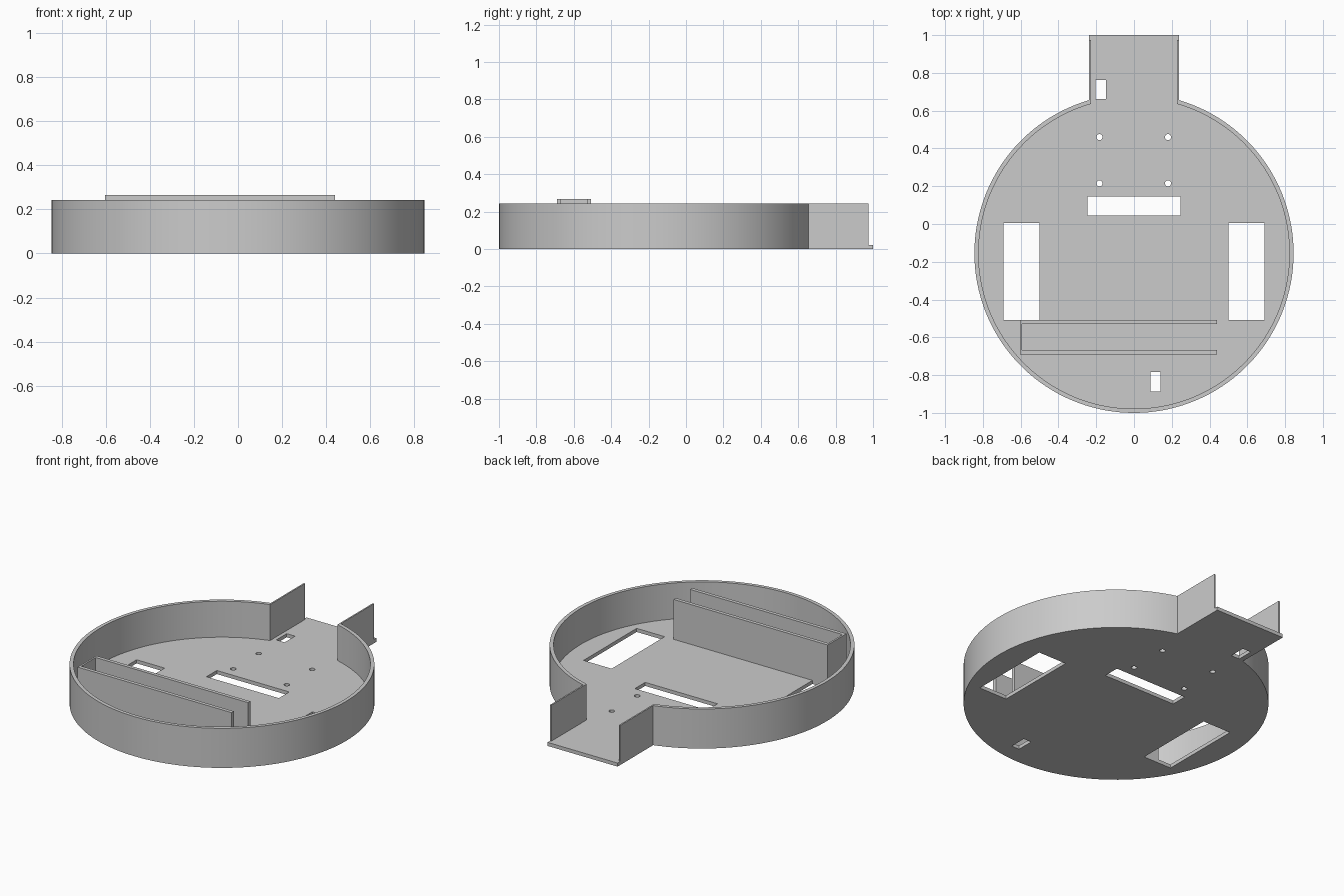
import bpy
from math import acos, asin, cos, sin, pi, tau

cube = bpy.data.objects.get("Cube")
if cube:
    bpy.data.objects.remove(cube, do_unlink=True)

CY = -0.155                 # centre of the round body
R_OUT, R_IN = 0.845, 0.823  # rim radii
NECK_OUT, NECK_IN = 0.237, 0.228
FLOOR, RIM, TRAY = 0.022, 0.242, 0.266

grey = bpy.data.materials.new("light_grey")
grey.use_nodes = True
grey.diffuse_color = (0.6, 0.6, 0.6, 1)
grey.node_tree.nodes["Principled BSDF"].inputs["Base Color"].default_value = (0.6, 0.6, 0.6, 1)


def rect(x0, x1, y0, y1):
    return [(x0, y0), (x1, y0), (x1, y1), (x0, y1)]


def circle(x, y, r, n=24):
    return [(x + r * cos(tau * i / n), y + r * sin(tau * i / n)) for i in range(n)]


def body_arc(r, half_gap, n=128):
    """Arc round the front, from the left side of the neck to the right side."""
    a = acos(half_gap / r)
    sweep = pi + 2 * a
    return [(r * cos(a - sweep * i / n), CY + r * sin(a - sweep * i / n)) for i in range(n + 1)]


def slab(name, loops, z0, z1):
    """Fill the first outline, leave the others as holes, and give it height."""
    curve = bpy.data.curves.new(name, 'CURVE')
    curve.dimensions = '2D'
    curve.fill_mode = 'BOTH'
    curve.extrude = (z1 - z0) / 2
    for loop in loops:
        spline = curve.splines.new('POLY')
        spline.points.add(len(loop) - 1)
        for point, (x, y) in zip(spline.points, loop):
            point.co = (x, y, 0, 1)
        spline.use_cyclic_u = True
    obj = bpy.data.objects.new(name, curve)
    bpy.context.collection.objects.link(obj)
    obj.location.z = (z0 + z1) / 2
    bpy.ops.object.select_all(action='DESELECT')
    obj.select_set(True)
    bpy.context.view_layer.objects.active = obj
    bpy.ops.object.convert(target='MESH')
    obj = bpy.context.object
    # Weld the caps to the sides
    bpy.ops.object.mode_set(mode='EDIT')
    bpy.ops.mesh.select_all(action='SELECT')
    bpy.ops.mesh.remove_doubles(threshold=0.0001)
    bpy.ops.mesh.normals_make_consistent(inside=False)
    bpy.ops.object.mode_set(mode='OBJECT')
    obj.data.materials.clear()
    obj.data.materials.append(grey)
    bpy.ops.object.shade_smooth_by_angle()
    return obj


# Floor plate with wheel openings, slots and screw holes
outline = body_arc(R_OUT, NECK_OUT) + [(-NECK_OUT, 1), (NECK_OUT, 1)]
wheel_holes = [rect(-0.69, -0.5, -0.508, 0.005), rect(0.5, 0.69, -0.508, 0.005)]
slots = [rect(-0.245, 0.245, 0.045, 0.145),
         rect(-0.205, -0.148, 0.663, 0.763),
         rect(0.087, 0.14, -0.888, -0.784)]
screw_holes = [circle(x, y, 0.016) for x in (-0.183, 0.18) for y in (0.215, 0.46)]
slab("floor_plate", [outline] + wheel_holes + slots + screw_holes, 0, FLOOR)

# Rim running round the body and out along both sides of the neck
rim = (body_arc(R_OUT, NECK_OUT)
       + [(-NECK_OUT, 0.975), (-NECK_IN, 0.975)]
       + body_arc(R_IN, NECK_IN)[::-1]
       + [(NECK_IN, 0.975), (NECK_OUT, 0.975)])
slab("rim_wall", [rim], FLOOR, RIM)

# Three-sided tray, open towards the left
tray = [(0.44, -0.69), (0.44, -0.668), (-0.592, -0.668), (-0.592, -0.53),
        (0.44, -0.53), (0.44, -0.508), (-0.603, -0.508), (-0.603, -0.69)]
slab("tray_wall", [tray], FLOOR, TRAY)
